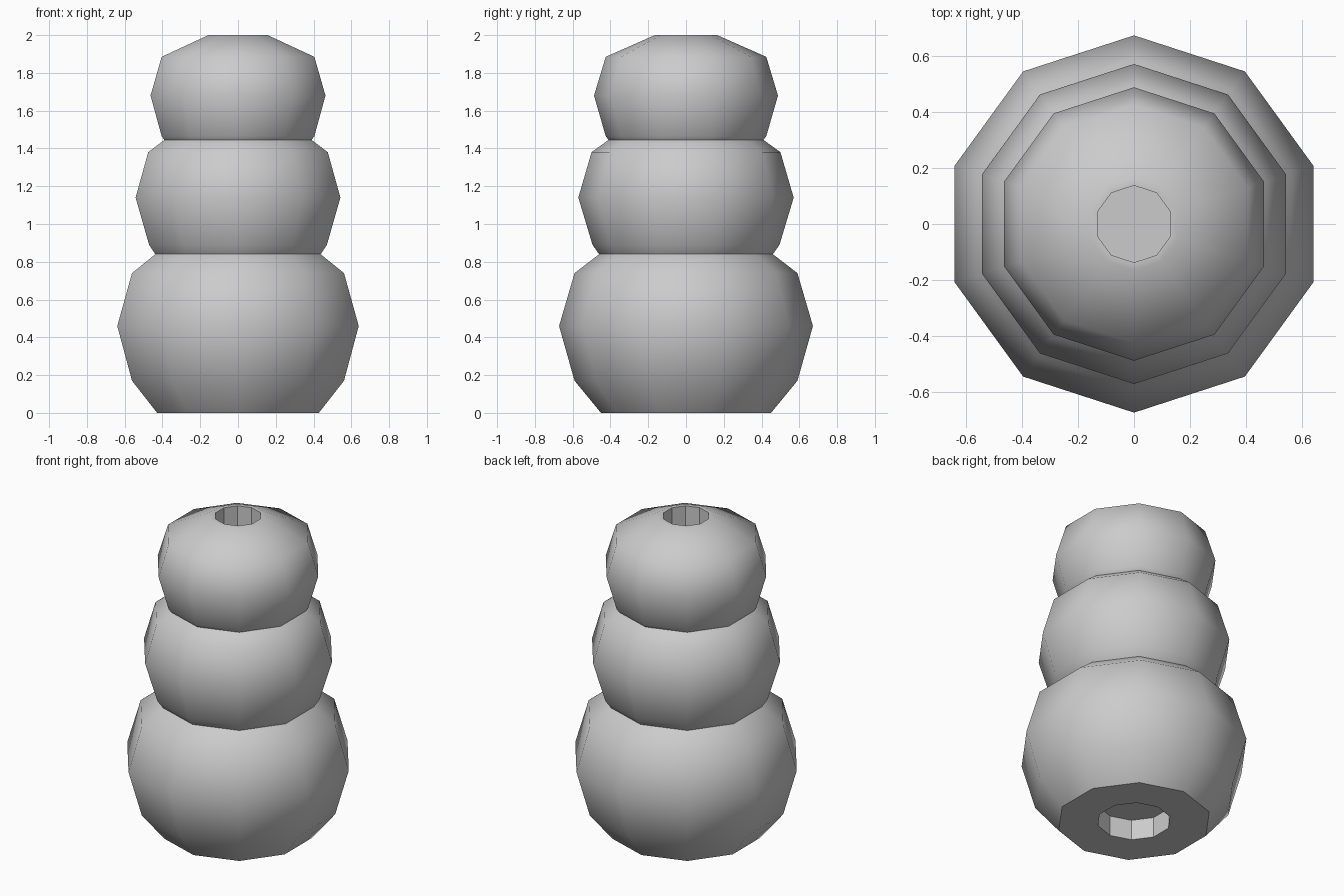
import bpy, bmesh, math

if "Cube" in bpy.data.objects:
    bpy.data.objects.remove(bpy.data.objects["Cube"])

SIDES = 10

# (radius, height, sharp ring) from the bottom socket floor, round the outside, to the top socket floor
profile = [
    (0.215, 0.13, True), (0.215, 0.0, True),                       # socket in the base
    (0.45, 0.0, True), (0.59, 0.17, False), (0.672, 0.46, False),  # large ball
    (0.59, 0.74, False), (0.46, 0.84, True),
    (0.495, 0.89, False), (0.57, 1.14, False), (0.50, 1.38, False),  # middle ball
    (0.41, 1.445, True),
    (0.425, 1.465, False), (0.487, 1.68, False), (0.425, 1.885, False),  # small ball
    (0.165, 2.0, False),
    (0.137, 2.0, True), (0.137, 1.6, True),                        # socket in the top
]


def lathe(name, points):
    bm = bmesh.new()
    rings = []
    for r, z, sharp in points:
        ring = []
        for i in range(SIDES):
            a = math.pi / 2 + 2 * math.pi * i / SIDES
            ring.append(bm.verts.new((r * math.cos(a), r * math.sin(a), z)))
        rings.append(ring)
    last = len(rings) - 2
    for k in range(last + 1):
        for i in range(SIDES):
            j = (i + 1) % SIDES
            f = bm.faces.new((rings[k][i], rings[k][j], rings[k + 1][j], rings[k + 1][i]))
            f.smooth = k not in (0, 1, last)   # socket walls and base stay flat
    bm.faces.new(rings[0])
    bm.faces.new(rings[-1])
    # crease between the balls and round the sockets
    for ring, (r, z, sharp) in zip(rings, points):
        if sharp:
            for i in range(SIDES):
                bm.edges.get((ring[i], ring[(i + 1) % SIDES])).smooth = False
    bmesh.ops.recalc_face_normals(bm, faces=bm.faces)
    mesh = bpy.data.meshes.new(name)
    bm.to_mesh(mesh)
    bm.free()
    obj = bpy.data.objects.new(name, mesh)
    bpy.context.collection.objects.link(obj)
    return obj


lathe("stacked_ball_body", profile)
